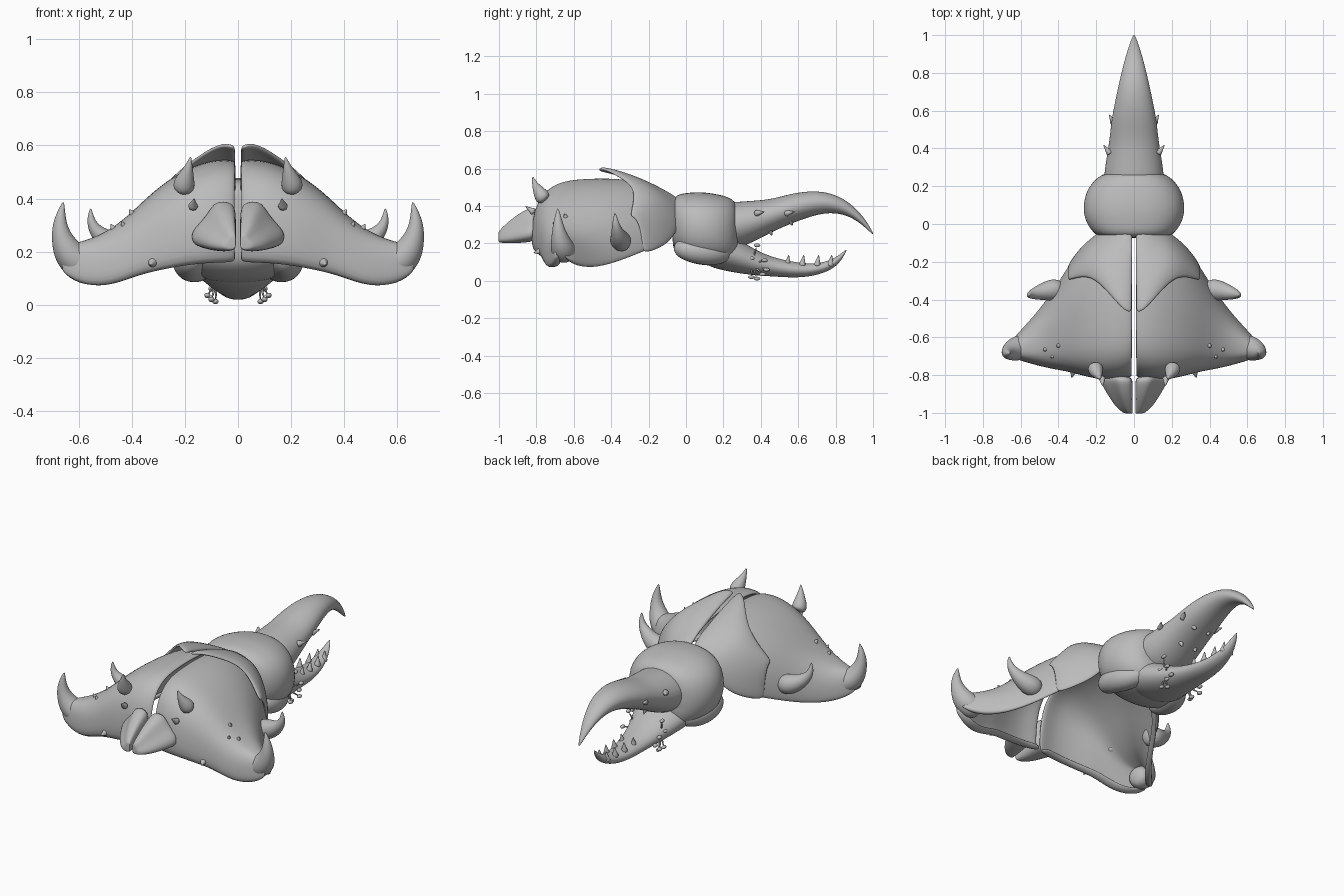
import bpy, bmesh, math
from mathutils import Vector

if "Cube" in bpy.data.objects:
    bpy.data.objects.remove(bpy.data.objects["Cube"])

grey = bpy.data.materials.new("plain_grey")
grey.use_nodes = True
grey.diffuse_color = (0.5, 0.5, 0.5, 1)
grey.node_tree.nodes["Principled BSDF"].inputs["Base Color"].default_value = (0.5, 0.5, 0.5, 1)


def make_object(name, verts, faces, mirror=False, thickness=0, detail=2, closed=True):
    """Create a smooth grey mesh, optionally mirrored and thickened."""
    mesh = bpy.data.meshes.new(name)
    mesh.from_pydata(verts, [], faces)
    if closed:
        bm = bmesh.new()
        bm.from_mesh(mesh)
        bmesh.ops.recalc_face_normals(bm, faces=bm.faces)
        bm.to_mesh(mesh)
        bm.free()
    mesh.materials.append(grey)
    mesh.polygons.foreach_set("use_smooth", [True] * len(mesh.polygons))
    obj = bpy.data.objects.new(name, mesh)
    bpy.context.collection.objects.link(obj)
    if mirror:
        mod = obj.modifiers.new("Mirror", "MIRROR")
        mod.use_mirror_merge = False
    if thickness:
        mod = obj.modifiers.new("Thickness", "SOLIDIFY")
        mod.thickness = thickness
        mod.offset = -1
    mod = obj.modifiers.new("Smooth", "SUBSURF")
    mod.levels = mod.render_levels = detail
    return obj


def skin(name, rings, **options):
    """Join equal rings of points into a capped tube."""
    n = len(rings[0])
    verts = [p for ring in rings for p in ring]
    faces = [(r * n + k, r * n + (k + 1) % n, (r + 1) * n + (k + 1) % n, (r + 1) * n + k)
             for r in range(len(rings) - 1) for k in range(n)]
    faces += [tuple(range(n)), tuple(range(len(verts) - n, len(verts)))]
    return make_object(name, verts, faces, **options)


def sheet(name, rows, thickness):
    """Join profile rows into a thick mirrored shell."""
    n = len(rows[0])
    faces = [(i * n + j, i * n + j + 1, (i + 1) * n + j + 1, (i + 1) * n + j)
             for i in range(len(rows) - 1) for j in range(n - 1)]
    return make_object(name, [p for row in rows for p in row], faces,
                       mirror=True, thickness=thickness, closed=False)


def loft(name, stations, sides=16, power=1.0, **options):
    """Elliptical sections along y: (y, centre x, half width, bottom, top)."""
    def soft(v):
        return math.copysign(abs(v) ** power, v)
    rings = []
    for y, cx, w, low, high in stations:
        ring = []
        for k in range(sides):
            a = math.tau * k / sides
            ring.append((cx + w * soft(math.cos(a)), y,
                         (low + high) / 2 + (high - low) / 2 * soft(math.sin(a))))
        rings.append(ring)
    return skin(name, rings, **options)


def tube(name, path, sides=10, **options):
    """Tapered round tube through (x, y, z, radius) points."""
    pts = [Vector(p[:3]) for p in path]
    rings, axis, side = [], None, None
    for i, p in enumerate(pts):
        tangent = (pts[min(i + 1, len(pts) - 1)] - pts[max(i - 1, 0)]).normalized()
        if axis is None:
            side = tangent.orthogonal().normalized()
        else:
            side = axis.rotation_difference(tangent) @ side
        axis = tangent
        other = axis.cross(side)
        rings.append([p + path[i][3] * (side * math.cos(a) + other * math.sin(a))
                      for a in (math.tau * k / sides for k in range(sides))])
    return skin(name, rings, mirror=True, **options)


def spike(name, base, tip, radius):
    b, t = Vector(base), Vector(tip)
    path = [(*b.lerp(t, f), radius * s) for f, s in ((0, 1), (0.35, 0.6), (0.7, 0.3), (1, 0.06))]
    return tube(name, path, sides=8, detail=1)


def quarter(x, rim, low, peak, top, power, steps=6):
    """Curve rising from a rim to a peak in the plane of constant x."""
    angles = [math.pi / 2 * k / steps for k in range(steps + 1)]
    return [(x, peak + (rim - peak) * max(math.cos(a), 0) ** power,
             low + (top - low) * math.sin(a) ** power) for a in angles]


def arch(x, back, back_low, peak, top, front, front_low):
    """Profile from an inturned back lip, over the crest, to an inturned front lip."""
    lip = min(0.07, 0.4 * (back - front))
    rise = quarter(x, back, back_low, peak, top, 0.9)
    fall = quarter(x, front, front_low, peak, top, 0.6)[-2::-1]
    return [(x, back - lip, back_low + 0.02)] + rise + fall + [(x, front + lip, front_low + 0.02)]


# Hollow split carapace, swept outwards to the wing tips
sheet("carapace_shell", [arch(*s) for s in (
    (.007, -.04, .4, -.46, .55, -.815, .145),
    (.1, -.04, .37, -.46, .55, -.835, .145),
    (.2, -.06, .25, -.47, .512, -.825, .135),
    (.28, -.12, .18, -.5, .46, -.805, .12),
    (.35, -.22, .14, -.53, .4, -.785, .105),
    (.41, -.32, .1, -.56, .34, -.775, .085),
    (.5, -.45, .06, -.62, .27, -.755, .055),
    (.6, -.56, .065, -.65, .235, -.725, .065),
    (.67, -.64, .12, -.67, .22, -.7, .12))], 0.025)

# Overlapping front plate rising to a raised crest
sheet("front_plate", [quarter(*s) for s in (
    (.007, -.05, .44, -.47, .6, 1.6),
    (.045, -.02, .425, -.46, .616, 1.6),
    (.1, -.015, .385, -.41, .597, 1.4),
    (.17, -.03, .29, -.33, .55, 1.05),
    (.235, -.075, .21, -.28, .5, .95),
    (.3, -.14, .17, -.28, .425, .9),
    (.36, -.23, .14, -.3, .35, .9))], 0.02)

# Upturned wing horns, side spikes and brow horns
tube("wing_horn", [(.54, -.64, .145, .045), (.59, -.65, .15, .073), (.638, -.665, .188, .066),
                   (.667, -.68, .255, .041), (.673, -.685, .32, .025), (.657, -.685, .39, .003)])
tube("side_spike", [(.37, -.35, .2, .04), (.42, -.345, .21, .066), (.49, -.36, .235, .047),
                    (.54, -.372, .28, .027), (.556, -.377, .32, .016), (.555, -.38, .365, .003)])
tube("brow_horn", [(.205, -.75, .43, .035), (.205, -.77, .45, .046), (.195, -.79, .485, .032),
                   (.185, -.81, .52, .015), (.178, -.82, .558, .003)])

# Small thorns on the wings
for i, (base, tip) in enumerate([
        ((.17, -.81, .365), (.165, -.86, .4)), ((.32, -.775, .16), (.33, -.815, .15)),
        ((.39, -.64, .33), (.41, -.65, .36)), ((.42, -.69, .28), (.44, -.71, .315)),
        ((.46, -.66, .27), (.48, -.67, .305))]):
    spike("wing_thorn_%d" % i, base, tip, .026)

# Paired wedge plates projecting from the front wall
wedge = [(0, 0), (0, .5), (0, .95), (.2, 1.03), (.5, 1.03), (.7, .65), (1.03, .4), (1.03, .1), (.6, 0)]
skin("front_prong", [[(.008 + w * u, y, low + h * v) for u, v in wedge] for y, w, low, h in (
    (-.8, .175, .21, .185), (-.85, .16, .205, .175), (-.91, .125, .2, .145),
    (-.965, .09, .2, .1), (-1.0, .05, .205, .06), (-1.003, .035, .212, .045))], mirror=True)

# Rounded head with lower cheeks
loft("head", [(-.075, 0, .15, .19, .42), (-.055, 0, .215, .14, .465), (.01, 0, .262, .095, .475),
              (.085, 0, .277, .08, .48), (.17, 0, .26, .075, .467), (.235, 0, .215, .08, .45),
              (.285, 0, .14, .1, .41)], power=.85)
tube("cheek", [(.16, -.06, .19, .03), (.18, -.02, .17, .06), (.185, .07, .155, .072),
               (.155, .16, .145, .07), (.11, .24, .15, .04)])

# Upper hooked horn
loft("upper_horn", [
    (.2, 0, .16, .17, .42), (.27, 0, .162, .17, .425), (.35, 0, .148, .2, .43),
    (.45, 0, .132, .255, .437), (.55, 0, .122, .3, .465), (.65, 0, .102, .338, .482),
    (.75, 0, .08, .365, .478), (.84, 0, .058, .357, .444), (.91, 0, .038, .324, .387),
    (.96, 0, .021, .284, .328), (1.003, 0, .004, .242, .254)])
for i, y in enumerate((.4, .56)):
    spike("horn_barb_%d" % i, (.125 - .02 * i, y - .03, .36), (.162 - .03 * i, y + .02, .37), .025)
for i, y in enumerate((.44, .55)):
    spike("upper_tooth_%d" % i, (.05, y, .29 + .4 * (y - .44)), (.045, y + .02, .24 + .5 * (y - .44)), .03)

# Lower jaw curling upwards, with teeth
loft("lower_jaw", [
    (.08, 0, .17, .09, .26), (.17, 0, .185, .06, .26), (.27, 0, .155, .04, .235),
    (.37, 0, .115, .028, .165), (.47, 0, .088, .022, .125), (.58, 0, .07, .015, .1),
    (.68, 0, .055, .024, .09), (.76, 0, .04, .05, .105), (.82, 0, .025, .09, .138),
    (.86, 0, .004, .162, .172)])
for i, y in enumerate((.54, .62, .7, .77)):
    spike("jaw_tooth_%d" % i, (.036 - .004 * i, y, .075), (.04 - .006 * i, y + .01, .14), .026)

# Feelers with bead tips beside the jaw
for i, (x, y, z) in enumerate([(.1, .35, .02), (.085, .38, .012), (.115, .41, .035), (.1, .43, .06),
                               (.11, .35, .12), (.12, .42, .11), (.11, .38, .19)]):
    tube("feeler_stalk_%d" % i, [(.08, .35, .09, .007), (x, y, z, .005)], sides=6, detail=1)
    loft("feeler_bead_%d" % i, [(y + .018 * d, x, .014 * r, z - .012 * r, z + .012 * r)
                                for d, r in ((-1, .2), (-.6, .8), (0, 1), (.6, .8), (1, .2))],
         sides=8, mirror=True, detail=1)
